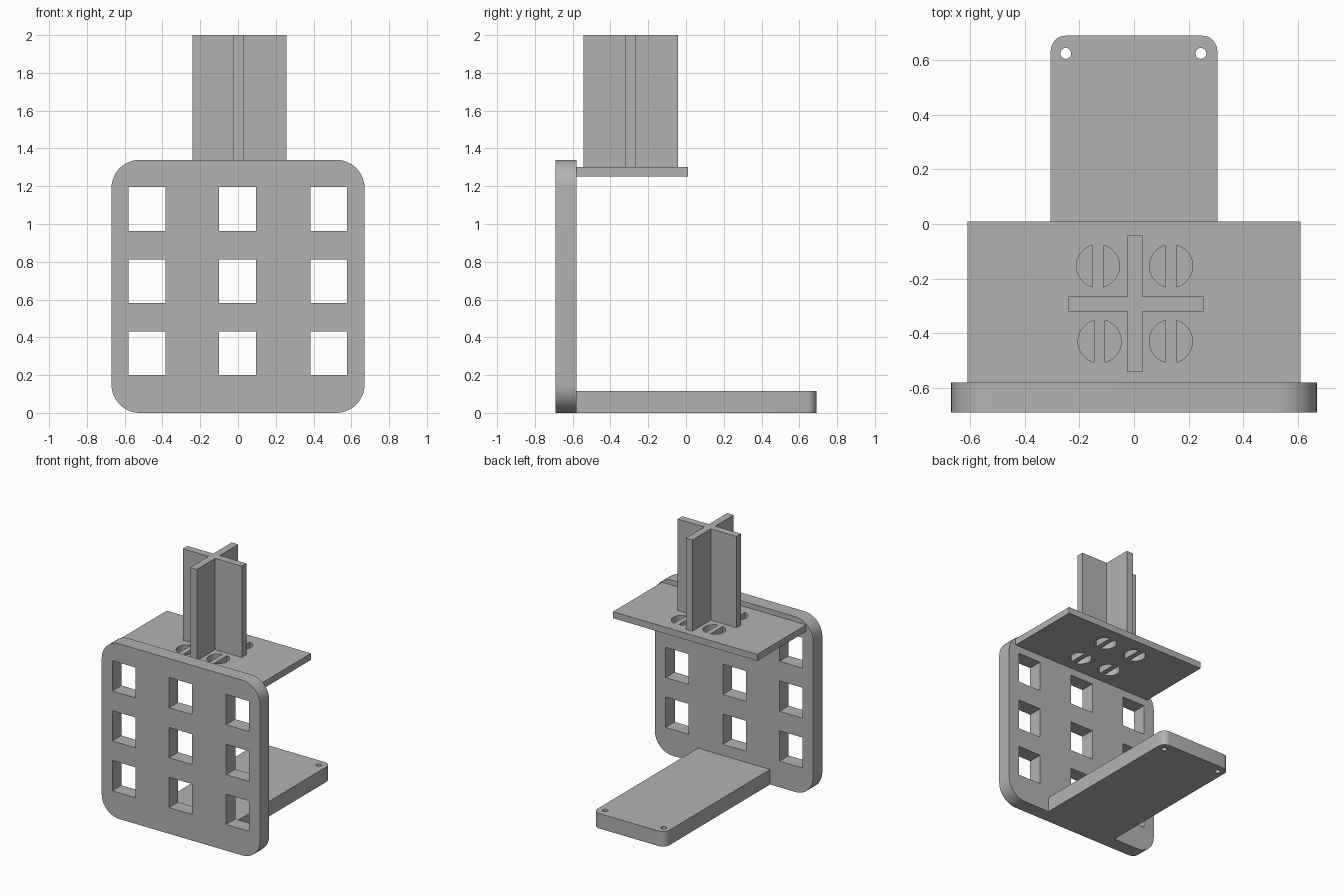
import bpy, bmesh
from math import sin, cos, pi, asin, radians
from mathutils import Matrix

cube = bpy.data.objects.get("Cube")
if cube:
    bpy.data.objects.remove(cube, do_unlink=True)

grey = bpy.data.materials.new("plain grey")
grey.use_nodes = True
GREY = (0.45, 0.45, 0.45, 1)
grey.diffuse_color = GREY
grey.node_tree.nodes["Principled BSDF"].inputs["Base Color"].default_value = GREY


def arc(cx, cy, r, start, end, steps):
    """Points along a circular arc."""
    angles = [start + (end - start) * i / steps for i in range(steps + 1)]
    return [(cx + r * cos(a), cy + r * sin(a)) for a in angles]


def circle(cx, cy, r, steps=32):
    return arc(cx, cy, r, 0, 2 * pi, steps)[:-1]


def rectangle(x0, x1, y0, y1):
    return [(x0, y0), (x1, y0), (x1, y1), (x0, y1)]


def half_discs(cx, cy, r, bar):
    """Two circle segments either side of a straight bar."""
    a = pi / 2 - asin(bar / r)
    return [arc(cx, cy, r, turn - a, turn + a, 20) for turn in (0, pi)]


def plate(name, loops, low, high, upright=False):
    """Extrude an outline with holes; an upright plate stands facing the front."""
    curve = bpy.data.curves.new(name, "CURVE")
    curve.dimensions = "2D"
    curve.fill_mode = "BOTH"
    curve.extrude = (high - low) / 2
    for loop in loops:
        spline = curve.splines.new("POLY")
        spline.points.add(len(loop) - 1)
        for point, (x, y) in zip(spline.points, loop):
            point.co = (x, y, 0, 1)
        spline.use_cyclic_u = True
    obj = bpy.data.objects.new(name, curve)
    bpy.context.collection.objects.link(obj)
    bpy.ops.object.select_all(action="DESELECT")
    obj.select_set(True)
    bpy.context.view_layer.objects.active = obj
    bpy.ops.object.convert(target="MESH")
    obj = bpy.context.view_layer.objects.active

    # Weld the caps to the walls and move into place
    mid = (low + high) / 2
    place = Matrix.Translation((0, mid, 0) if upright else (0, 0, mid))
    if upright:
        place = place @ Matrix.Rotation(pi / 2, 4, "X")
    bm = bmesh.new()
    bm.from_mesh(obj.data)
    bmesh.ops.remove_doubles(bm, verts=bm.verts, dist=0.0001)
    bmesh.ops.transform(bm, matrix=place, verts=bm.verts)
    bmesh.ops.recalc_face_normals(bm, faces=bm.faces)
    bm.to_mesh(obj.data)
    bm.free()
    obj.data.materials.clear()
    obj.data.materials.append(grey)
    bpy.ops.object.shade_smooth_by_angle(angle=radians(30))
    return obj


# Front panel: rounded square with a grid of nine windows
W, H, R = 0.67, 1.34, 0.15
outline = (arc(W - R, R, R, -pi / 2, 0, 12) + arc(W - R, H - R, R, 0, pi / 2, 12)
           + arc(R - W, H - R, R, pi / 2, pi, 12) + arc(R - W, R, R, pi, 1.5 * pi, 12))
windows = [rectangle(x, x + 0.195, z, z + 0.232)
           for x in (-0.58, -0.10, 0.383) for z in (0.2, 0.581, 0.963)]
plate("front_panel", [outline] + windows, -0.69, -0.58, upright=True)

# Base plate: rounded rear corners and two screw holes
W, D, R = 0.305, 0.69, 0.055
outline = ([(-W, -0.58), (W, -0.58)] + arc(W - R, D - R, R, 0, pi / 2, 8)
           + arc(R - W, D - R, R, pi / 2, pi, 8))
plate("base_plate", [outline] + [circle(x, 0.625, 0.02, 24) for x in (-0.25, 0.245)],
      0, 0.115)

# Upper shelf: four round holes, each crossed by a thin bar
holes = []
for cx, cy in ((-0.132, -0.154), (0.136, -0.154), (-0.126, -0.43), (0.135, -0.43)):
    holes += half_discs(cx, cy, 0.079, 0.02)
plate("upper_shelf", [rectangle(-0.61, 0.61, -0.58, 0.01)] + holes, 1.252, 1.302)

# Cross-shaped post
x0, x1, x2, x3 = -0.242, -0.024, 0.031, 0.256
y0, y1, y2, y3 = -0.542, -0.32, -0.265, -0.042
cross = [(x1, y0), (x2, y0), (x2, y1), (x3, y1), (x3, y2), (x2, y2),
         (x2, y3), (x1, y3), (x1, y2), (x0, y2), (x0, y1), (x1, y1)]
plate("cross_post", [cross], 1.302, 2.0)
